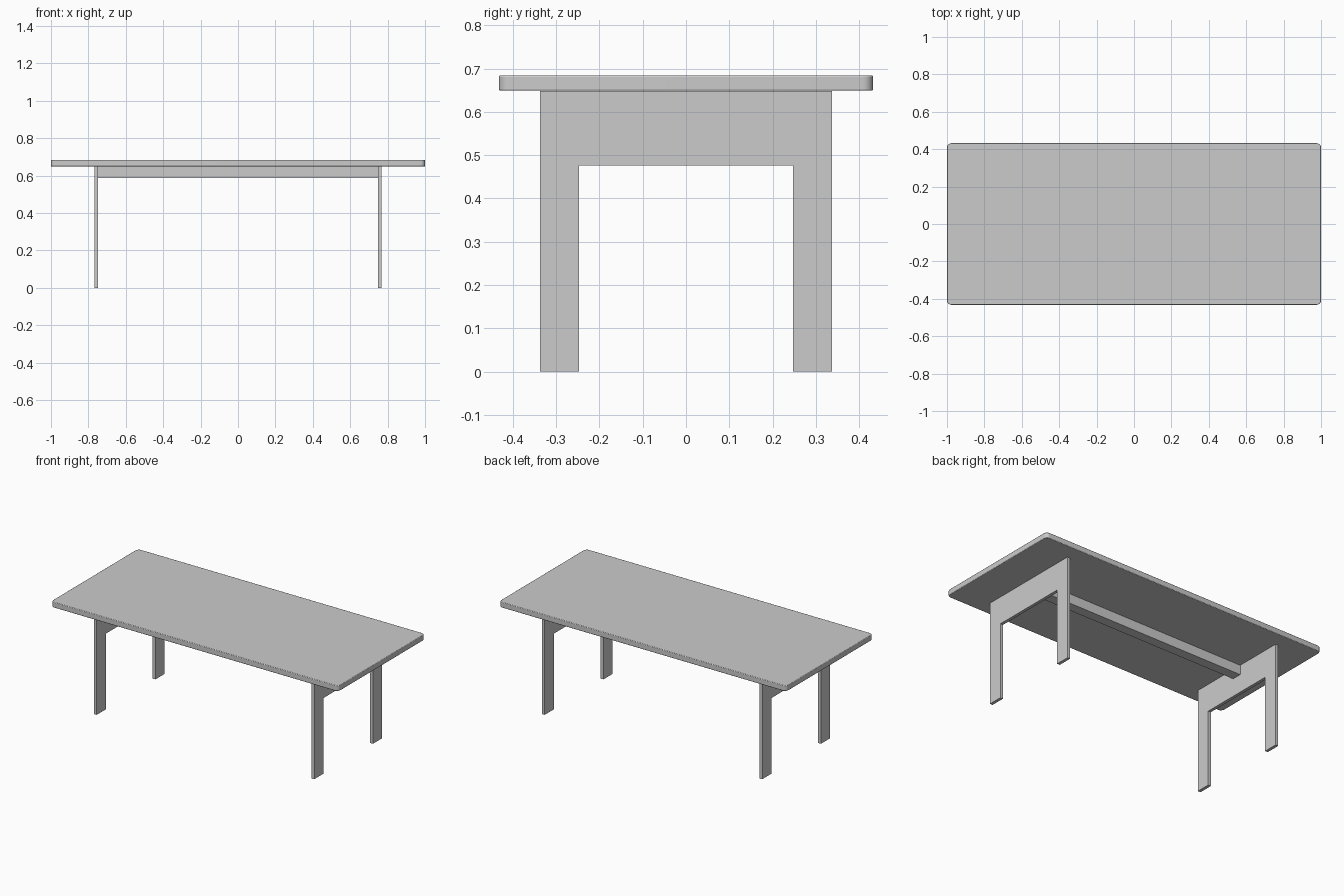
import bpy
import bmesh
import math

if "Cube" in bpy.data.objects:
    bpy.data.objects.remove(bpy.data.objects["Cube"])

grey = bpy.data.materials.new("light_grey")
grey.diffuse_color = (0.6, 0.6, 0.6, 1)
grey.use_nodes = True
grey.node_tree.nodes["Principled BSDF"].inputs["Base Color"].default_value = grey.diffuse_color


def extrude_profile(name, points, depth):
    """Solid prism from a closed profile of 3D points, pushed along a vector."""
    bm = bmesh.new()
    face = bm.faces.new([bm.verts.new(p) for p in points])
    moved = bmesh.ops.extrude_face_region(bm, geom=[face])["geom"]
    bmesh.ops.translate(bm, vec=depth,
                        verts=[v for v in moved if isinstance(v, bmesh.types.BMVert)])
    bmesh.ops.recalc_face_normals(bm, faces=bm.faces)
    mesh = bpy.data.meshes.new(name)
    bm.to_mesh(mesh)
    bm.free()
    mesh.materials.append(grey)
    obj = bpy.data.objects.new(name, mesh)
    bpy.context.collection.objects.link(obj)
    return obj


def box(name, hx, hy, z0, z1):
    base = [(-hx, -hy, z0), (hx, -hy, z0), (hx, hy, z0), (-hx, hy, z0)]
    return extrude_profile(name, base, (0, 0, z1 - z0))


# Table top: rounded corners, slightly softened rims
R = 0.024
outline = []
for i, (sx, sy) in enumerate([(1, 1), (-1, 1), (-1, -1), (1, -1)]):
    for k in range(9):
        a = math.radians(90 * i + 90 * k / 8)
        outline.append((sx * (1 - R) + R * math.cos(a),
                        sy * (0.432 - R) + R * math.sin(a), 0.649))
top = extrude_profile("table_top", outline, (0, 0, 0.035))
rim = top.modifiers.new("soft_rim", 'BEVEL')
rim.width = 0.003
rim.segments = 2
rim.limit_method = 'ANGLE'
rim.angle_limit = math.radians(40)
bpy.context.view_layer.objects.active = top
top.select_set(True)
bpy.ops.object.shade_smooth_by_angle(angle=math.radians(50))

# Flat arch-shaped leg frames at both ends
half = [(0.247, 0.476), (0.247, 0), (0.337, 0), (0.337, 0.648)]
arch = half + [(-y, z) for y, z in reversed(half)]
for side, x in (("left", -0.767), ("right", 0.748)):
    extrude_profile(side + "_leg_frame", [(x, y, z) for y, z in arch], (0.019, 0, 0))

# Centre beam joining the frames
box("centre_beam", 0.748, 0.031, 0.588, 0.648)
